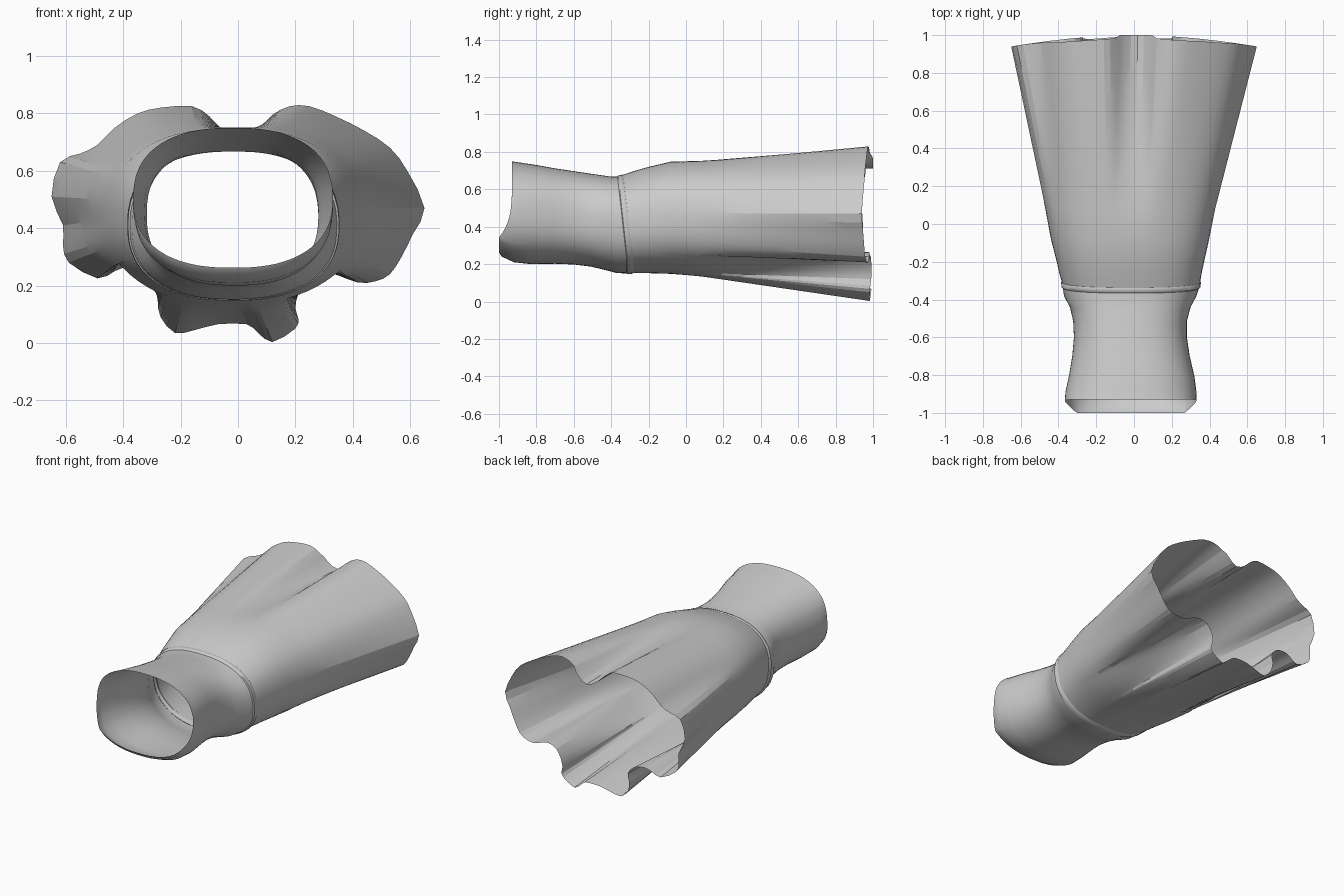
import bpy, bmesh, math
from mathutils import Vector

if "Cube" in bpy.data.objects:
    bpy.data.objects.remove(bpy.data.objects["Cube"])

# Skirt hem outline (x, z), clockwise from the top notch
HEM = [(.02, .71), (.08, .75), (.12, .795), (.18, .825), (.25, .825), (.34, .79), (.44, .74),
       (.53, .68), (.59, .6), (.65, .47), (.61, .38), (.57, .3), (.53, .24), (.48, .215),
       (.42, .21), (.35, .235), (.30, .245), (.245, .225), (.21, .17), (.2, .12), (.21, .085),
       (.2, .05), (.12, .003), (.07, .035), (.03, .065), (-.07, .065), (-.15, .045),
       (-.22, .035), (-.27, .09), (-.28, .15), (-.27, .2), (-.31, .25), (-.38, .265),
       (-.43, .25), (-.49, .225), (-.59, .28), (-.61, .34), (-.61, .41), (-.65, .51),
       (-.62, .63), (-.55, .66), (-.49, .69), (-.43, .75), (-.35, .8), (-.27, .82),
       (-.16, .825), (-.1, .79), (-.05, .74)]

# Stations: y at top, y at bottom, slant power, x left, x right, z bottom, z top
BODICE = [(-.93, -1.0, 5, -.365, .33, .262, .75), (-.92, -.985, 5, -.366, .332, .24, .748),
          (-.88, -.92, 4, -.362, .33, .21, .742), (-.8, -.83, 3, -.345, .32, .2, .73),
          (-.7, -.7, 1, -.327, .295, .202, .712), (-.6, -.6, 1, -.318, .28, .198, .697),
          (-.52, -.51, 1, -.322, .28, .187, .685), (-.45, -.43, 1, -.34, .3, .168, .675),
          (-.40, -.37, 1, -.37, .33, .152, .668), (-.36, -.31, 1, -.378, .347, .15, .668)]
BELT = [(-.367, -.32, 1, -.374, .342, .153, .667), (-.362, -.315, 1, -.383, .352, .147, .674),
        (-.34, -.29, 1, -.386, .354, .147, .679), (-.333, -.28, 1, -.38, .348, .153, .674)]
SKIRT = [(-.343, -.29, 1, -.381, .35, .152, .676), (-.28, -.25, 1, -.395, .358, .152, .697),
         (-.2, -.18, 1, -.412, .374, .151, .72), (-.08, -.08, 1, -.44, .398, .148, .748)]


def smooth_loop(pts, steps):
    """Closed Catmull-Rom curve through the points."""
    out, n = [], len(pts)
    for i in range(n):
        a, b, c, d = (Vector(pts[(i + k) % n]) for k in (-1, 0, 1, 2))
        for s in range(steps):
            t = s / steps
            out.append((2 * b + (c - a) * t + (2 * a - 5 * b + 4 * c - d) * t * t
                        + (3 * b - a - 3 * c + d) * t ** 3) / 2)
    return out


HEM_LOOP = smooth_loop(HEM, 2)
ANGLES = [math.atan2(p.y - .43, p.x) for p in HEM_LOOP]


def ring(y_top, y_bot, power, x0, x1, z0, z1, n=2.4):
    """Rounded-box cross-section, slanted along y."""
    a, b, pts = (x1 - x0) / 2, (z1 - z0) / 2, []
    for ang in ANGLES:
        c, s = math.cos(ang), math.sin(ang)
        r = (abs(c / a) ** n + abs(s / b) ** n) ** (-1 / n)
        w = min(1, max(0, 1.2 * (1 - r * s / b) / 2)) ** power
        pts.append(Vector(((x0 + x1) / 2 + r * c, y_top + (y_bot - y_top) * w,
                           (z0 + z1) / 2 + r * s)))
    return pts


def loft(name, rings, sharp):
    bm = bmesh.new()
    rows = [[bm.verts.new(p) for p in r] for r in rings]
    n = len(rows[0])
    for lo, hi in zip(rows, rows[1:]):
        for i in range(n):
            j = (i + 1) % n
            bm.faces.new((lo[i], lo[j], hi[j], hi[i]))
    bmesh.ops.recalc_face_normals(bm, faces=bm.faces)
    # Make the normals point away from the body axis
    f = max(bm.faces, key=lambda f: f.calc_center_median().x)
    if f.normal.x < 0:
        bmesh.ops.reverse_faces(bm, faces=bm.faces)
    me = bpy.data.meshes.new(name)
    bm.to_mesh(me)
    bm.free()
    ob = bpy.data.objects.new(name, me)
    bpy.context.collection.objects.link(ob)
    bpy.ops.object.select_all(action='DESELECT')
    ob.select_set(True)
    bpy.context.view_layer.objects.active = ob
    bpy.ops.object.shade_smooth_by_angle(angle=math.radians(sharp))
    return ob


# Bodice and waist seam
loft("bodice", [ring(*s) for s in BODICE], 35)
loft("waist_seam", [ring(*s) for s in BELT], 50)

# Skirt: smooth hips, then straight creased folds running out to the wavy hem
hips = [ring(*s) for s in SKIRT]
flare = ring(.04, .04, 1, -.462, .42, .138, .753)
hem = [Vector((p.x, 1 - .015 * max(0, abs(p.y - .4) - .25) / .15
               - .06 * min(1, abs(p.x) / .65) ** 1.8, p.y)) for p in HEM_LOOP]
hem = [Vector((p.x, min(1, p.y + (.012 if abs(p.x) < .1 and p.z > .6 else 0)), p.z)) for p in hem]
flare = [a.lerp(b, .04) for a, b in zip(flare, hem)]
folds = [[a.lerp(b, k / 8) for a, b in zip(flare, hem)] for k in range(9)]
loft("skirt", hips + folds, 14)
